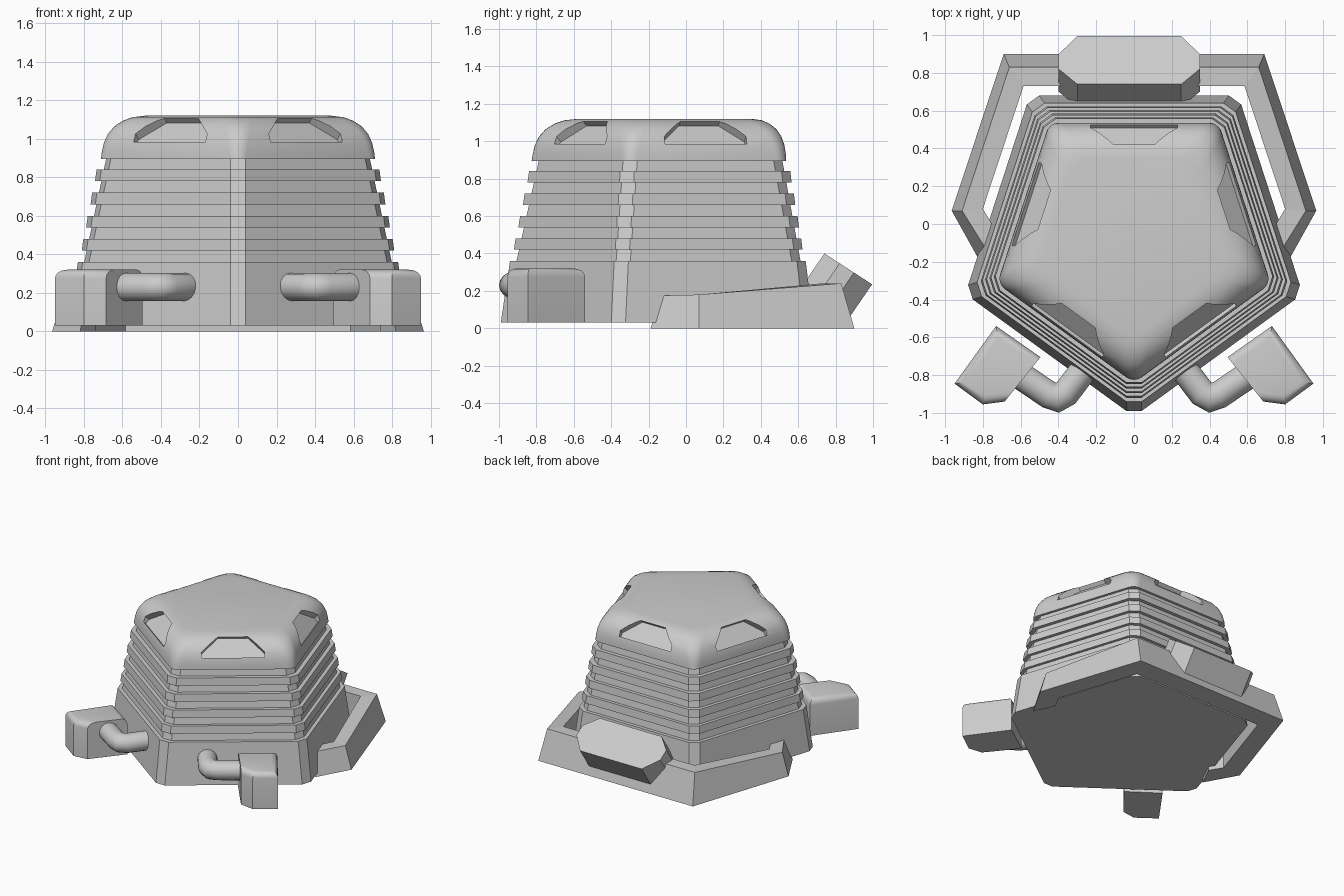
import bpy, bmesh
from math import sin, cos, pi, radians
from mathutils import Vector

if "Cube" in bpy.data.objects:
    bpy.data.objects.remove(bpy.data.objects["Cube"])

CY = -0.08  # centre of the pentagon in y


def make(name, bm):
    bmesh.ops.recalc_face_normals(bm, faces=bm.faces)
    me = bpy.data.meshes.new(name)
    bm.to_mesh(me)
    bm.free()
    ob = bpy.data.objects.new(name, me)
    bpy.context.collection.objects.link(ob)
    return ob


def loft(bm, rings):
    """Skin closed rings of points and cap both ends."""
    vs = [[bm.verts.new(p) for p in r] for r in rings]
    n = len(vs[0])
    for a, b in zip(vs, vs[1:]):
        for i in range(n):
            bm.faces.new((a[i], a[(i + 1) % n], b[(i + 1) % n], b[i]))
    bm.faces.new(vs[0])
    bm.faces.new(vs[-1])
    return vs


def smooth(ob, angle=40):
    bpy.ops.object.select_all(action='DESELECT')
    ob.select_set(True)
    bpy.context.view_layer.objects.active = ob
    bpy.ops.object.shade_smooth_by_angle(angle=radians(angle))


def apply_mods(ob):
    bpy.context.view_layer.objects.active = ob
    for m in list(ob.modifiers):
        bpy.ops.object.modifier_apply(modifier=m.name)


def pentagon(apothem, z, r=0.068, segs=1):
    """Pentagon with corners cut (segs=1) or rounded."""
    d = (apothem - r) / cos(pi / 5)
    pts = []
    for k in range(5):
        a = -pi / 2 + k * 2 * pi / 5
        for i in range(segs + 1):
            b = a - pi / 5 + i / segs * 2 * pi / 5
            pts.append((d * cos(a) + r * cos(b), CY + d * sin(a) + r * sin(b), z))
    return pts


# Tapered body with four ribs
def core(z):
    return 0.692 - (z - 0.36) * 0.18


prof = [(0.76, 0.03), (0.72, 0.36), (core(0.36), 0.36)]
for k in range(4):
    z0 = 0.42 + k * 0.12
    out = 0.703 - k * 0.0195
    prof += [(core(z0), z0), (out, z0), (out - 0.007, z0 + 0.06), (core(z0 + 0.06), z0 + 0.06)]
prof.append((core(0.91), 0.91))
bm = bmesh.new()
loft(bm, [pentagon(a, z) for a, z in prof])
make("ribbed_body", bm)

# Rounded cap
cap_prof = [(0.616, 0.895, 0.07), (0.614, 0.93, 0.08), (0.606, 0.98, 0.09), (0.59, 1.025, 0.10),
            (0.563, 1.065, 0.11), (0.525, 1.095, 0.12), (0.485, 1.112, 0.13), (0.43, 1.12, 0.14)]
bm = bmesh.new()
loft(bm, [pentagon(a, z, r, 6) for a, z, r in cap_prof])
cap = make("rounded_cap", bm)

# Five trapezoid vent recesses cut into the cap
bm = bmesh.new()
for k in range(5):
    a = pi / 2 + k * 2 * pi / 5
    rad, tan = Vector((cos(a), sin(a), 0)), Vector((-sin(a), cos(a), 0))
    up = Vector((0, 0, 1))
    n = (rad + up).normalized()
    low = rad * 0.60 + up * 0.98 + Vector((0, CY, 0))
    high = rad * 0.49 + up * 1.095 + Vector((0, CY, 0))
    base = [low - tan * 0.23, low + tan * 0.23, low.lerp(high, 0.25) + tan * 0.23,
            high + tan * 0.11, high - tan * 0.11, low.lerp(high, 0.25) - tan * 0.23]
    loft(bm, [[p - n * 0.018 for p in base], [p + n * 0.15 for p in base]])
cutter = make("vent_cutter", bm)
cutter.hide_render = True
mod = cap.modifiers.new("vents", 'BOOLEAN')
mod.operation = 'DIFFERENCE'
mod.solver = 'EXACT'
mod.object = cutter
apply_mods(cap)
bpy.data.objects.remove(cutter)
smooth(cap, 32)

# Front side boxes with bent pipes
plan = [(0.73, -0.54), (0.95, -0.845), (0.80, -0.955), (0.685, -0.94), (0.495, -0.705)]
path = [(0.62, -0.79), (0.45, -0.905), (0.405, -0.92), (0.36, -0.895), (0.25, -0.75)]
for s, side in ((1, "right"), (-1, "left")):
    bm = bmesh.new()
    vs = loft(bm, [[(s * x, y, z) for x, y in plan] for z in (0.03, 0.32)])
    top = [e for e in bm.edges if all(v in vs[1] for v in e.verts)
           and not all(v in (vs[1][3], vs[1][4]) for v in e.verts)]
    bmesh.ops.bevel(bm, geom=top, offset=0.045, segments=4, profile=0.5, affect='EDGES')
    smooth(make(side + "_side_box", bm), 35)

    # Pipe: circles swept along the bend
    pts = [Vector((s * x, y, 0.23)) for x, y in path]
    rings = []
    for i, p in enumerate(pts):
        d0 = (pts[i] - pts[i - 1]).normalized() if i else (pts[1] - pts[0]).normalized()
        d1 = (pts[i + 1] - p).normalized() if i < len(pts) - 1 else d0
        t = (d0 + d1).normalized()
        w = Vector((-t.y, t.x, 0)) / max(t.dot(d0), 0.5)
        rings.append([p + w * 0.073 * cos(j * pi / 8) + Vector((0, 0, 0.073 * sin(j * pi / 8)))
                      for j in range(16)])
    bm = bmesh.new()
    loft(bm, rings)
    smooth(make(side + "_pipe", bm), 50)

# Sloped frame wrapping round the back: outer foot, outer top, inner edge, top height
stations = [((0.82, -0.19), (0.785, -0.13), (0.74, -0.02), 0.175),
            ((0.965, 0.07), (0.91, 0.07), (0.80, 0.08), 0.18),
            ((0.69, 0.90), (0.66, 0.83), (0.585, 0.73), 0.24)]


def section(s, st):
    (ax, ay), (bx, by), (cx, cy), h = st
    return [(s * ax, ay, 0), (s * bx, by, h), (s * cx, cy, h), (s * cx, cy, 0)]


bm = bmesh.new()
loft(bm, [section(1, st) for st in stations] + [section(-1, st) for st in reversed(stations)])
make("back_frame", bm)

# Tilted eight-sided box on the back of the frame
u = Vector((0, 0.255, -0.165))   # down the slope
n = Vector((0, 0.12, 0.175))     # box thickness
o = Vector((-0.025, 0.74, 0.40))
shape = [(-0.275, 0), (0.275, 0), (0.375, 0.32), (0.375, 0.62),
         (0.275, 1), (-0.275, 1), (-0.375, 0.62), (-0.375, 0.32)]
top = [o + Vector((x, 0, 0)) + u * t for x, t in shape]
bm = bmesh.new()
loft(bm, [[p - n for p in top], top])
make("back_box", bm)
